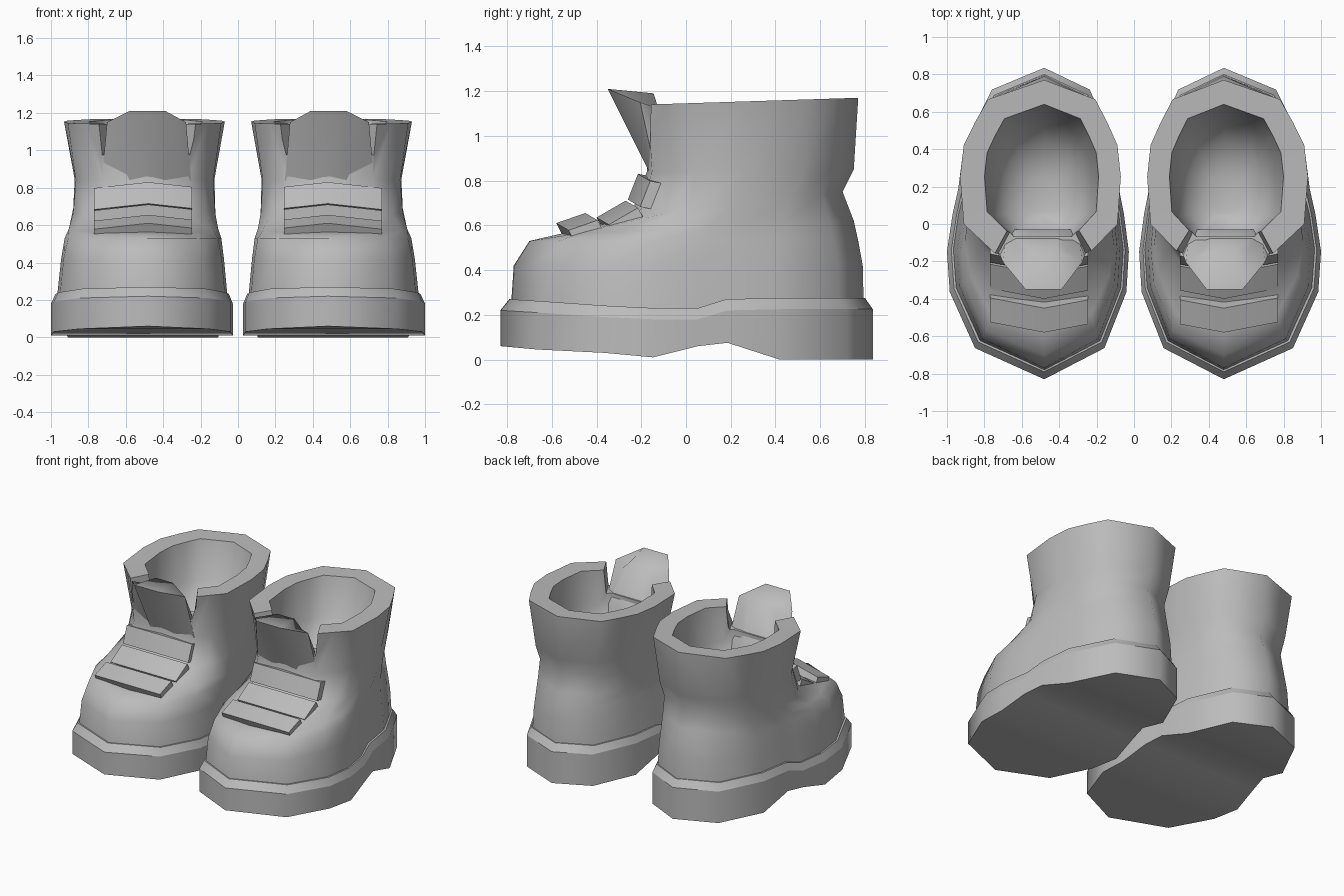
import bpy, bmesh, math

if "Cube" in bpy.data.objects:
    bpy.data.objects.remove(bpy.data.objects["Cube"])

CENTRE = 0.48      # sideways offset of the left boot

grey = bpy.data.materials.new("boot grey")
grey.use_nodes = True
COLOUR = (0.5, 0.5, 0.5, 1)
grey.diffuse_color = COLOUR
grey.node_tree.nodes["Principled BSDF"].inputs["Base Color"].default_value = COLOUR

# Half outlines from toe to heel: (half width, fraction of length)
SOLE = [(0, 0), (.37, .1), (.505, .28), (.52, .41), (.49, .53),
        (.46, .61), (.43, .75), (.28, .93), (0, 1)]
SHAFT = [(0, 0), (.25, 0), (.34, .09), (.43, .18), (.45, .45),
         (.43, .63), (.37, .76), (.30, .89), (0, 1)]


def lerp(a, b, t):
    return a + (b - a) * t


def outline(front, back, scale, blend, heights=None):
    """Closed ring; front and back are (y, z), blend goes from sole to shaft shape."""
    inner = lerp(.87, .91, blend)      # the inner side of each boot is slimmer
    half = []
    for i, (s, c) in enumerate(zip(SOLE, SHAFT)):
        t = lerp(s[1], c[1], blend)
        z = heights[i] if heights else lerp(front[1], back[1], t)
        half.append((lerp(s[0], c[0], blend) * scale, lerp(front[0], back[0], t), z))
    return half + [(-x * inner, y, z) for x, y, z in half[-2:0:-1]]


def loft(name, rings, crisp=False):
    """Skin a stack of rings, closing both ends; crisp keeps every ring a hard edge."""
    bm = bmesh.new()
    rows = [[bm.verts.new((x + CENTRE, y, z)) for x, y, z in r] for r in rings]
    n = len(rows[0])
    for a, b in zip(rows, rows[1:]):
        for i in range(n):
            j = (i + 1) % n
            bm.faces.new((a[i], a[j], b[j], b[i]))
    for row in (rows[0], rows[-1]):
        for i in range(n // 2):
            ids = dict.fromkeys((i, i + 1, n - i - 1, (n - i) % n))
            bm.faces.new([row[k] for k in ids])
    if crisp:
        for row in rows:
            for i in range(n):
                bm.edges.get((row[i - 1], row[i])).smooth = False
    bmesh.ops.recalc_face_normals(bm, faces=bm.faces)
    mesh = bpy.data.meshes.new(name)
    bm.to_mesh(mesh)
    bm.free()
    mesh.materials.append(grey)
    obj = bpy.data.objects.new(name, mesh)
    bpy.context.collection.objects.link(obj)
    return obj


def finish(obj, angle):
    """Smooth shading, and a mirrored copy for the other foot."""
    bpy.ops.object.select_all(action='DESELECT')
    obj.select_set(True)
    bpy.context.view_layer.objects.active = obj
    bpy.ops.object.shade_smooth_by_angle(angle=math.radians(angle), keep_sharp_edges=True)
    mod = obj.modifiers.new("other_foot", 'MIRROR')
    mod.use_mirror_merge = False


# Sole with raised heel arch and bevelled rim
ground = [.06, .045, .03, .01, .06, .075, 0, 0, 0]
edge = [.22, .21, .19, .18, .18, .22, .225, .225, .225]
rim = [z + .05 for z in edge]
finish(loft("soles", [
    outline((-.83, 0), (.835, 0), 1, 0, ground),
    outline((-.83, 0), (.835, 0), 1, 0, edge),
    outline((-.79, 0), (.80, 0), .955, 0, rim),
], crisp=True), 70)

# Upper: outside from welt to collar, then down the lining to a rounded insole
upper = loft("uppers", [
    outline((-.785, .2), (.795, .21), .94, 0),
    outline((-.77, .42), (.79, .42), .895, 0),
    outline((-.70, .53), (.77, .53), .875, .1),
    outline((-.57, .56), (.75, .62), .86, .3),
    outline((-.25, .635), (.70, .75), .86, .6),
    outline((-.175, .84), (.75, .85), .855, .75),
    outline((-.17, 1.14), (.77, 1.17), 1, 1),
    outline((-.06, 1.14), (.64, 1.165), .71, 1),
    outline((-.07, .90), (.57, .90), .62, 1),
    outline((-.03, .75), (.44, .75), .46, 1),
    outline((.05, .70), (.28, .70), .2, 1),
])

# Collar opening cut away around the tongue, narrowing inward
cutter = loft("collar_cutter", [
    [(-low * .9, y, .975), (low, y, .975), (high, y, 1.25), (-high * .9, y, 1.25)]
    for y, low, high in ((-.5, .43, .54), (.02, .15, .18))
])
cut = upper.modifiers.new("collar_gap", 'BOOLEAN')
cut.operation = 'DIFFERENCE'
cut.solver = 'EXACT'
cut.object = cutter
graph = bpy.context.evaluated_depsgraph_get()
upper.data = bpy.data.meshes.new_from_object(upper.evaluated_get(graph))
upper.modifiers.clear()
bpy.data.objects.remove(cutter)
finish(upper, 60)


# Tongue leaning forward out of the collar: (base, tip, back) are half widths
def tongue_slice(side, base, tip, back, base_y, tip_y, tip_z):
    return [(side * base, base_y, .83), (side * tip, tip_y, tip_z),
            (side * back, -.145, tip_z - .02), (side * base * .8, -.03, .83)]


SIDE_SLICE = (.25, .22, .13, -.135, -.205, 1.15)
MID_SLICE = (.1, .1, .07, -.16, -.35, 1.21)
finish(loft("tongues", [
    tongue_slice(-.92, *SIDE_SLICE), tongue_slice(-.92, *MID_SLICE),
    tongue_slice(1, *MID_SLICE), tongue_slice(1, *SIDE_SLICE),
]), 60)

# Three straps bent over the instep
STRAPS = {
    "top": [(-.26, .715), (-.215, .83), (-.11, .81), (-.14, .69)],
    "middle": [(-.40, .635), (-.27, .71), (-.23, .64), (-.36, .56)],
    "toe": [(-.58, .61), (-.45, .655), (-.41, .58), (-.54, .53)],
}
for place, profile in STRAPS.items():
    finish(loft(place + "_straps", [
        [(x, y + .19 * abs(x), z - .11 * abs(x)) for y, z in profile]
        for x in (-.235, 0, .29)
    ]), 35)
